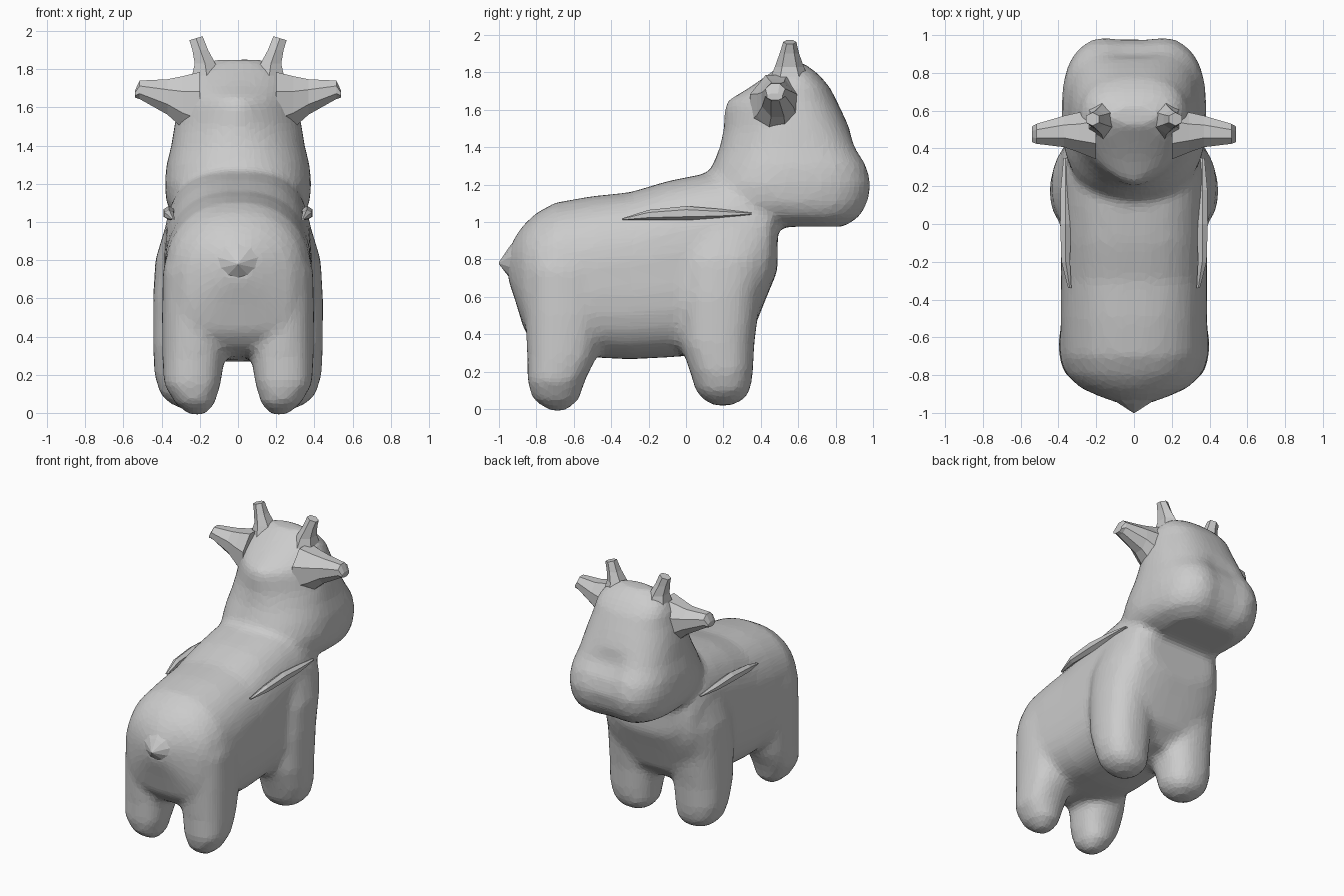
import bpy, bmesh
from math import cos, sin, tau, exp, copysign


def power(value, n):
    return copysign(abs(value) ** (2 / n), value)


def loft(bm, axis, sections, sides=28, side=1):
    """Skin egg-shaped rings (t, u0, u1, v0, v1, n_high, n_low) along an axis."""
    rings = []
    for t, u0, u1, v0, v1, hi, lo in sections:
        ring = []
        for i in range(sides):
            a = tau * (i + 0.5) / sides
            n = hi if sin(a) > 0 else lo
            u = (u0 + u1) / 2 + (u1 - u0) / 2 * power(cos(a), n)
            v = (v0 + v1) / 2 + (v1 - v0) / 2 * power(sin(a), n)
            p = {"x": (t, u, v), "y": (u, t, v), "z": (u, v, t)}[axis]
            ring.append(bm.verts.new((p[0] * side, p[1], p[2])))
        rings.append(ring)
    for r, q in zip(rings, rings[1:]):
        for i in range(sides):
            j = (i + 1) % sides
            bm.faces.new((r[i], r[j], q[j], q[i]))
    bm.faces.new(rings[0][::-1])
    bm.faces.new(rings[-1])
    return [v for r in rings for v in r]


def finish(bm, name):
    bmesh.ops.recalc_face_normals(bm, faces=bm.faces)
    mesh = bpy.data.meshes.new(name)
    bm.to_mesh(mesh)
    bm.free()
    ob = bpy.data.objects.new(name, mesh)
    bpy.context.collection.objects.link(ob)
    return ob


bm = bmesh.new()

# Torso: y, bottom, top, half width, roundness of the back
torso = [(-.95, .69, .85, .08, 2), (-.91, .57, .93, .19, 2), (-.865, .42, .99, .29, 2.2),
         (-.8, .34, 1.05, .35, 2.3), (-.7, .30, 1.105, .385, 2.3), (-.5, .275, 1.14, .39, 2.4),
         (-.3, .265, 1.16, .388, 2.6), (-.1, .275, 1.22, .388, 2.7), (.1, .29, 1.26, .388, 2.8),
         (.25, .32, 1.28, .39, 2.8), (.36, .42, 1.2, .39, 2.8), (.44, .62, 1.15, .36, 2.6),
         (.49, .74, 1.1, .27, 2.4)]
loft(bm, "y", [(y, -w, w, b, t, n, 3) for y, b, t, w, n in torso])

# Head and neck: z, back, front, half width, front and back roundness
head = [(.975, .45, .88, .24, 2.6, 2.4), (1.03, .25, .95, .34, 3, 2.5), (1.1, .13, .99, .375, 3, 2.5),
        (1.2, .11, 1.01, .385, 3, 2.4), (1.3, .14, .985, .375, 3, 2.2), (1.4, .18, .925, .35, 2.8, 2),
        (1.5, .2, .875, .335, 2.7, 1.7), (1.6, .2, .83, .315, 2.6, 1.5), (1.65, .22, .805, .30, 2.6, 1.5),
        (1.72, .34, .77, .28, 2.6, 1.8), (1.79, .44, .71, .24, 2.4, 2), (1.85, .52, .63, .13, 2, 2)]
for v in loft(bm, "z", [(z, -w, w, b, f, hi, lo) for z, b, f, w, hi, lo in head], 36):
    if v.co.y > .8 and v.co.z < 1.4:
        v.co.y -= .045 * exp(-(v.co.x / .12) ** 2)

# Legs: z, inner x, outer x, rear y, front y
front_leg = [(.018, .2, .29, .15, .24), (.05, .14, .36, .09, .31), (.1, .1, .41, .05, .345),
             (.2, .09, .44, .02, .36), (.35, .07, .447, -.03, .367), (.6, .05, .447, -.05, .4),
             (.8, .05, .435, -.05, .46), (.95, .1, .39, 0, .46)]
hind_leg = [(-.01, .17, .26, -.73, -.64), (.05, .12, .33, -.82, -.57), (.15, .09, .39, -.85, -.54),
            (.27, .07, .397, -.85, -.48), (.5, .05, .4, -.86, -.42), (.75, .05, .395, -.86, -.42),
            (.9, .1, .35, -.78, -.45)]
for s in (1, -1):
    for leg in (front_leg, hind_leg):
        loft(bm, "z", [sec + (2.3, 2.3) for sec in leg], 20, s)

# Fuse into one soft, faceted body
body = finish(bm, "body")
remesh = body.modifiers.new("fuse", "REMESH")
remesh.mode = "VOXEL"
remesh.voxel_size = .025
remesh.use_smooth_shade = False
smooth = body.modifiers.new("soften", "SMOOTH")
smooth.factor = .5
smooth.iterations = 10
body.modifiers.new("facets", "DECIMATE").ratio = .3

# Ears, horns and side folds, one of each per side
ear = [(.2, .33, .64, 1.42, 1.80), (.29, .37, .60, 1.48, 1.775), (.37, .40, .58, 1.555, 1.755),
       (.515, .42, .535, 1.64, 1.745), (.54, .43, .52, 1.65, 1.69)]
horn = [(1.74, .06, .26, .44, .67), (1.83, .11, .235, .475, .63), (1.9, .15, .245, .5, .605),
        (1.955, .18, .26, .52, .59)]
fold = [(-.34, .33, .35, 1.01, 1.02), (-.2, .335, .388, 1.01, 1.065), (0, .33, .395, 1.01, 1.085),
        (.18, .33, .393, 1.02, 1.07), (.35, .35, .375, 1.04, 1.05)]
for s, label in ((1, "right"), (-1, "left")):
    for name, axis, secs, sides in (("ear", "x", ear, 8), ("horn", "z", horn, 6), ("side_fold", "y", fold, 6)):
        bm = bmesh.new()
        verts = loft(bm, axis, [sec + (2, 2) for sec in secs], sides, s)
        if name == "horn":
            for v in verts[-sides:]:  # slanted tip
                v.co.z += .3 * (.245 - abs(v.co.x))
        finish(bm, f"{name}_{label}")

# Pointed tail stub
bm = bmesh.new()
loft(bm, "y", [(-1, -.004, .004, .775, .785, 2, 2), (-.95, -.085, .085, .71, .86, 2, 2),
               (-.88, -.2, .2, .62, .95, 2, 2)], 10)
finish(bm, "tail")
